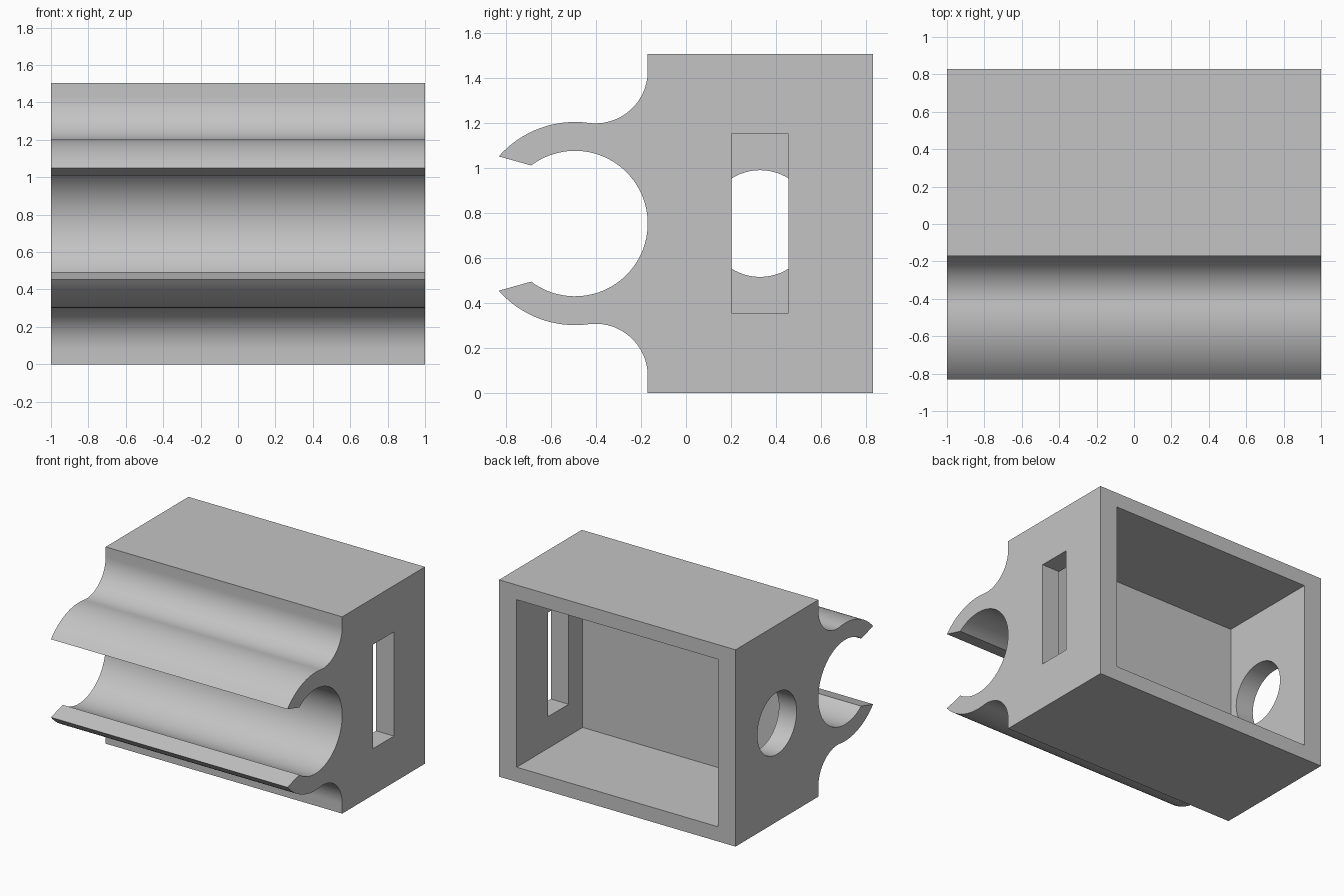
import bpy, bmesh, math
from mathutils import Matrix

cube = bpy.data.objects.get("Cube")
if cube:
    bpy.data.objects.remove(cube, do_unlink=True)

HEIGHT, FRONT, BACK = 1.504, -0.17, 0.83
MID = HEIGHT / 2
CLIP_Y, BORE, OUTER = -0.493, 0.323, 0.451
FILLET = 0.232

grey = bpy.data.materials.new("light grey")
grey.use_nodes = True
grey.diffuse_color = (0.55, 0.55, 0.55, 1)
grey.node_tree.nodes["Principled BSDF"].inputs["Base Color"].default_value = grey.diffuse_color


def arc(cy, cz, r, start, end, steps):
    angles = [math.radians(start + (end - start) * i / steps) for i in range(steps + 1)]
    return [(cy + r * math.cos(a), cz + r * math.sin(a)) for a in angles]


def make_object(name, bm):
    bmesh.ops.recalc_face_normals(bm, faces=bm.faces)
    mesh = bpy.data.meshes.new(name)
    bm.to_mesh(mesh)
    bm.free()
    obj = bpy.data.objects.new(name, mesh)
    bpy.context.collection.objects.link(obj)
    obj.data.materials.append(grey)
    return obj


def box(name, x, y, z):
    bm = bmesh.new()
    spans = (x, y, z)
    centre = [(a + b) / 2 for a, b in spans]
    size = [b - a for a, b in spans]
    bmesh.ops.create_cube(bm, size=1, matrix=Matrix.Translation(centre) @ Matrix.Diagonal((*size, 1)))
    return make_object(name, bm)


# Upper half of the side profile, relative to mid height, from bore to back
fillet_y = FRONT - FILLET
fillet_z = math.sqrt((OUTER + FILLET) ** 2 - (fillet_y - CLIP_Y) ** 2)
tangent = math.degrees(math.atan2(fillet_z, fillet_y - CLIP_Y))
upper = arc(CLIP_Y, 0, BORE, 0, 127, 32)
upper += arc(CLIP_Y, 0, OUTER, 138.6, tangent, 16)
upper += arc(fillet_y, fillet_z, FILLET, tangent - 180, 0, 24)[1:]
upper += [(FRONT, MID), (BACK, MID)]
profile = upper + [(y, -z) for y, z in reversed(upper[1:])]

# Housing with the clip arms, extruded across the width
bm = bmesh.new()
face = bm.faces.new([bm.verts.new((-1, y, z + MID)) for y, z in profile])
extruded = bmesh.ops.extrude_face_region(bm, geom=[face])["geom"]
bmesh.ops.translate(bm, vec=(2, 0, 0), verts=[v for v in extruded if isinstance(v, bmesh.types.BMVert)])
housing = make_object("clip_housing", bm)

# Cutters: rear cavity, slot in the left wall, round hole in the right wall
cavity = box("cavity_cutter", (-0.85, 0.85), (0.034, 1), (0.112, HEIGHT - 0.112))
slot = box("slot_cutter", (0.7, 1.2), (0.203, 0.455), (0.354, 1.15))
bm = bmesh.new()
bmesh.ops.create_cone(bm, cap_ends=True, segments=64, radius1=0.237, radius2=0.237, depth=0.5,
                      matrix=Matrix.Translation((-0.95, 0.329, MID)) @ Matrix.Rotation(math.pi / 2, 4, "Y"))
hole = make_object("round_hole_cutter", bm)

bpy.ops.object.select_all(action="DESELECT")
bpy.context.view_layer.objects.active = housing
housing.select_set(True)
for cutter in (cavity, slot, hole):
    cutter.hide_render = True
    mod = housing.modifiers.new(cutter.name, "BOOLEAN")
    mod.operation, mod.solver, mod.object = "DIFFERENCE", "EXACT", cutter
    bpy.ops.object.modifier_apply(modifier=mod.name)
    bpy.data.objects.remove(cutter, do_unlink=True)

bpy.ops.object.shade_smooth_by_angle(angle=math.radians(30))
